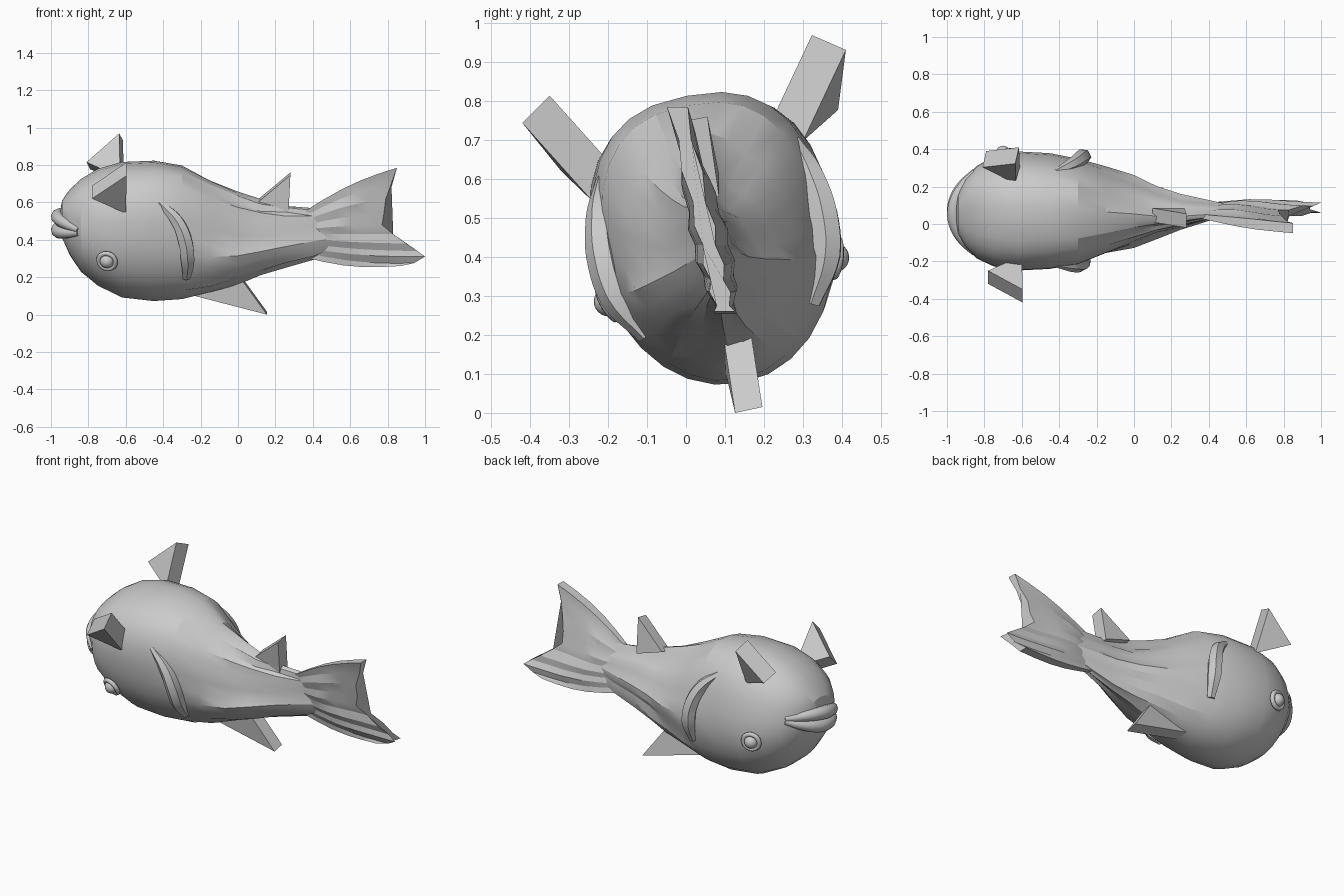
import bpy, bmesh, math, random
from mathutils import Vector, Matrix

random.seed(4)
scene = bpy.context.scene
cube = bpy.data.objects.get("Cube")
if cube:
    bpy.data.objects.remove(cube, do_unlink=True)

grey = bpy.data.materials.new("plain grey")
grey.use_nodes = True
tone = (0.6, 0.6, 0.6, 1)
grey.diffuse_color = tone
grey.node_tree.nodes["Principled BSDF"].inputs["Base Color"].default_value = tone

ROLL = Matrix.Rotation(math.radians(11), 4, "X")
CENTRE = Vector((0, 0.07, 0.45))


def rolled(x, side, up):
    """Place a point given in the fish's own tilted frame."""
    return CENTRE + ROLL @ Vector((x, side, up))


def activate(obj):
    bpy.ops.object.select_all(action="DESELECT")
    obj.select_set(True)
    bpy.context.view_layer.objects.active = obj


def finish(name, bm, angle=None):
    bmesh.ops.recalc_face_normals(bm, faces=bm.faces[:])
    mesh = bpy.data.meshes.new(name)
    bm.to_mesh(mesh)
    bm.free()
    mesh.materials.append(grey)
    obj = bpy.data.objects.new(name, mesh)
    scene.collection.objects.link(obj)
    if angle:
        activate(obj)
        bpy.ops.object.shade_smooth_by_angle(angle=math.radians(angle))


def loft(name, rings, angle):
    """Skin a row of closed rings and cap both ends."""
    bm = bmesh.new()
    loops = [[bm.verts.new(p) for p in ring] for ring in rings]
    n = len(loops[0])
    for a, b in zip(loops, loops[1:]):
        for i in range(n):
            j = (i + 1) % n
            bm.faces.new((a[i], a[j], b[j], b[i]))
    bm.faces.new(loops[0])
    bm.faces.new(loops[-1])
    finish(name, bm, angle)


def wedge(name, corners, thickness):
    """Triangular slab fin."""
    bm = bmesh.new()
    near = [bm.verts.new(p) for p in corners]
    far = [bm.verts.new(Vector(p) + Vector(thickness)) for p in corners]
    bm.faces.new(near)
    bm.faces.new(far)
    for i in range(3):
        j = (i + 1) % 3
        bm.faces.new((near[i], near[j], far[j], far[i]))
    finish(name, bm)


def tube(name, points, radii, sides):
    """Tapered tube along a smooth path."""
    curve = bpy.data.curves.new(name, "CURVE")
    curve.dimensions = "3D"
    curve.bevel_depth = 1
    curve.bevel_resolution = sides
    curve.use_fill_caps = True
    line = curve.splines.new("BEZIER")
    line.resolution_u = 5
    line.bezier_points.add(len(points) - 1)
    for knot, p, r in zip(line.bezier_points, points, radii):
        knot.co = p
        knot.radius = r
        knot.handle_left_type = knot.handle_right_type = "AUTO"
    curve.materials.append(grey)
    obj = bpy.data.objects.new(name, curve)
    scene.collection.objects.link(obj)
    activate(obj)
    bpy.ops.object.convert(target="MESH")
    bpy.ops.object.shade_smooth_by_angle(angle=math.radians(40))


# Body: x, bottom, top, right edge, left edge
sections = [
    (-.955, .47, .53, .03, .10), (-.94, .41, .61, -.05, .17),
    (-.9, .32, .665, -.12, .25), (-.84, .23, .72, -.18, .31),
    (-.75, .155, .775, -.22, .36), (-.62, .09, .812, -.24, .385),
    (-.45, .07, .82, -.23, .375), (-.3, .08, .795, -.205, .345),
    (-.15, .11, .715, -.175, .305), (0, .155, .645, -.135, .265),
    (.12, .195, .605, -.09, .21), (.25, .235, .585, -.04, .16),
    (.4, .285, .565, .01, .13), (.52, .34, .53, .04, .1),
]
SIDES = 28
folds = [random.uniform(0.83, 1.06) for _ in range(SIDES)]
rings = []
for x, low, high, right, left in sections:
    rear = min(max((x + 0.3) / 0.4, 0), 1)
    middle = Vector((x, (right + left) / 2, (low + high) / 2))
    ring = []
    for i, fold in enumerate(folds):
        a = math.tau * i / SIDES
        c, s = math.cos(a), math.sin(a)
        # Boxier back, rounder belly
        power = 2 / ((2.5 if s > 0 else 2.05) - 0.4 * rear)
        # Lengthwise wrinkles and a narrower back grow behind the gills
        ripple = 1 + (fold - 1 + random.uniform(-.05, .05)) * rear
        pinch = 1 - .32 * rear * max(s + .25, 0)
        y = math.copysign(abs(c) ** power, c) * (left - right) / 2
        z = math.copysign(abs(s) ** power, s) * (high - low) / 2
        ring.append(middle + ROLL @ Vector((0, y * ripple * pinch, z * ripple)))
    rings.append(ring)
loft("body", rings, 20)

# Tail: fluted rays fanning out to a forked edge
fork = [(.85, .785), (.82, .7), (.79, .62), (.78, .54), (.77, .48), (.83, .43),
        (.9, .38), (.96, .34), (1, .31), (.94, .275), (.87, .26)]
rows = len(fork)
tail_rings = []
for step in range(6):
    t = step / 5
    sides = ([], [])
    for k, (ex, ez) in enumerate(fork):
        h = 1 - 2 * k / (rows - 1)
        x = .36 + (ex - .36) * t
        z = .43 + .125 * h
        z += (ez - z) * t + .025 * h * math.sin(math.pi * t)
        y = .065 - .01 * t - .23 * (z - .45)
        # Thin at the root so it emerges from the body
        body = .05 * math.sin(math.pi * t) * (1 - t) * (1 - h * h)
        half = body + (.027 if k % 2 == 0 else .016) * (.45 + .55 * min(1, 2 * t))
        sides[0].append(Vector((x, y - half, z)))
        sides[1].append(Vector((x, y + half, z)))
    tail_rings.append(sides[0] + sides[1][::-1])
loft("tail_fin", tail_rings, 20)

# Slab fins
wedge("right_fin", [(-.78, -.32, .62), (-.595, -.42, .744), (-.6, -.238, .541)],
      (0, .07, .07))
wedge("left_fin", [(-.79, .39, .777), (-.615, .41, .931), (-.61, .3, .697)],
      (-.02, -.087, .038))
wedge("bottom_fin", [(-.27, .1, .11), (.155, .126, 0), (.01, .095, .2)],
      (0, .07, .015))
wedge("top_fin", [(.1, .01, .595), (.28, -.02, .745), (.27, .01, .54)],
      (0, .075, .015))

# Gills and eyes, mirrored in the tilted frame
gill = [(-.42, .25, .2), (-.33, .275, .11), (-.285, .288, .01),
        (-.27, .275, -.1), (-.275, .215, -.215)]
for name, m in (("right", -1), ("left", 1)):
    tube(name + "_gill", [rolled(x, m * v, w) for x, v, w in gill],
         (.018, .036, .042, .042, .024), 1)

    facing = ROLL.to_3x3() @ Vector((-.25, m * .93, -.28))
    spin = facing.to_track_quat("Z", "Y")
    place = rolled(-.7, m * .295, -.11)
    bpy.ops.mesh.primitive_uv_sphere_add(segments=20, ring_count=12, radius=.038,
                                         location=place)
    ball = bpy.context.object
    ball.name = name + "_eye"
    bpy.ops.mesh.primitive_torus_add(major_segments=24, minor_segments=8,
                                     major_radius=.046, minor_radius=.013,
                                     location=place, rotation=spin.to_euler())
    rim = bpy.context.object
    rim.name = name + "_eye_rim"
    for part in (ball, rim):
        part.data.materials.append(grey)
        activate(part)
        bpy.ops.object.shade_smooth()

# Lips
for name, mid, end in (("upper_lip", .075, .045), ("lower_lip", .002, .03)):
    path, width = [], []
    for i in range(-3, 4):
        t = i / 3
        path.append(rolled(-.962 + .112 * t * t, .22 * t, mid + (end - mid) * t * t))
        width.append(.038 - .02 * t * t)
    tube(name, path, width, 3)
